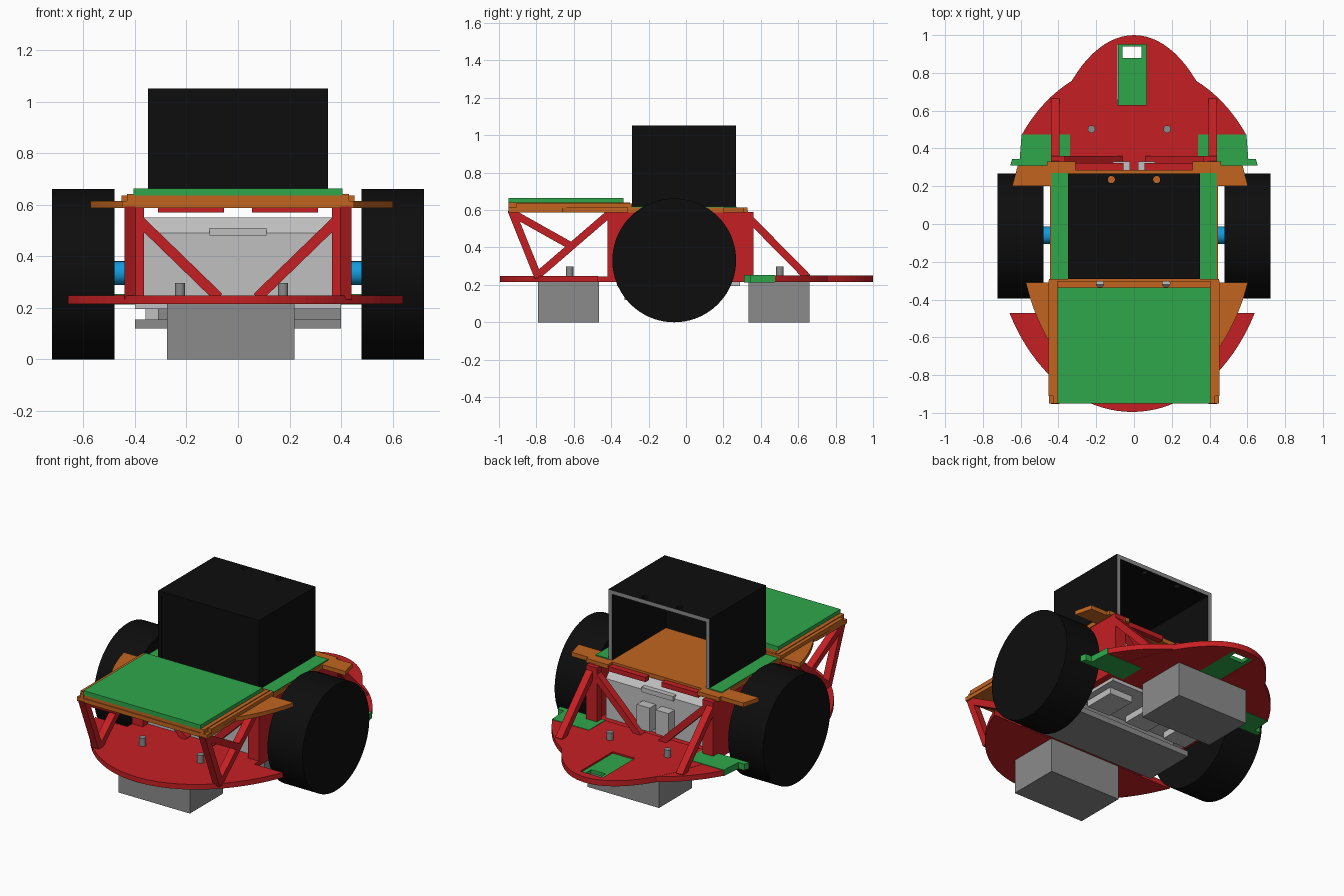
import bpy, bmesh, math
from mathutils import Vector

if "Cube" in bpy.data.objects:
    bpy.data.objects.remove(bpy.data.objects["Cube"])


def material(name, r, g, b):
    m = bpy.data.materials.new(name)
    m.diffuse_color = (r, g, b, 1)
    m.use_nodes = True
    m.node_tree.nodes["Principled BSDF"].inputs["Base Color"].default_value = m.diffuse_color
    return m


RED = material("red", 0.56, 0.014, 0.017)
GREEN = material("green", 0.027, 0.39, 0.068)
ORANGE = material("orange", 0.54, 0.13, 0.014)
BLACK = material("black", 0.004, 0.004, 0.004)
GRAY = material("gray", 0.26, 0.26, 0.26)
LIGHT = material("light gray", 0.53, 0.53, 0.53)
BLUE = material("blue", 0.006, 0.33, 0.72)


def prism(name, pts, lo, hi, axis, mat):
    """Extrude a 2D outline along an axis."""
    put = {"x": lambda a, b, h: (h, a, b),
           "y": lambda a, b, h: (a, h, b),
           "z": lambda a, b, h: (a, b, h)}[axis]
    bm = bmesh.new()
    low = [bm.verts.new(put(a, b, lo)) for a, b in pts]
    top = [bm.verts.new(put(a, b, hi)) for a, b in pts]
    bm.faces.new(low)
    bm.faces.new(top)
    n = len(pts)
    for i in range(n):
        j = (i + 1) % n
        bm.faces.new((low[i], low[j], top[j], top[i]))
    bmesh.ops.recalc_face_normals(bm, faces=bm.faces[:])
    me = bpy.data.meshes.new(name)
    bm.to_mesh(me)
    bm.free()
    ob = bpy.data.objects.new(name, me)
    bpy.context.collection.objects.link(ob)
    me.materials.append(mat)
    return ob


def box(name, x0, x1, y0, y1, z0, z1, mat):
    return prism(name, [(x0, y0), (x1, y0), (x1, y1), (x0, y1)], z0, z1, "z", mat)


def bar(name, p, q, width, lo, hi, axis, mat):
    """Flat strut between two points of a plane."""
    p, q = Vector(p), Vector(q)
    d = (q - p).normalized() * width / 2
    s = Vector((-d.y, d.x))
    return prism(name, [p + s, p - s, q - s, q + s], lo, hi, axis, mat)


def cylinder(name, axis, c, r, lo, hi, mat, n=24):
    pts = [(c[0] + r * math.cos(2 * math.pi * i / n),
            c[1] + r * math.sin(2 * math.pi * i / n)) for i in range(n)]
    ob = prism(name, pts, lo, hi, axis, mat)
    bpy.ops.object.select_all(action="DESELECT")
    ob.select_set(True)
    bpy.context.view_layer.objects.active = ob
    bpy.ops.object.shade_smooth_by_angle()
    return ob


def cut(ob, cutter):
    mod = ob.modifiers.new("cut", "BOOLEAN")
    mod.operation = "DIFFERENCE"
    mod.solver = "EXACT"
    mod.object = cutter
    bpy.context.view_layer.objects.active = ob
    bpy.ops.object.modifier_apply(modifier=mod.name)
    bpy.data.objects.remove(cutter)


def arc(a, b, y0, y1, n=16):
    """Right half of an ellipse between two y values."""
    ys = [y0 + (y1 - y0) * i / n for i in range(n + 1)]
    return [(a * math.sqrt(max(0, 1 - (y / b) ** 2)), y) for y in ys]


def ellipse_cap(a, b, y_open, sign, n=40):
    """Elliptical end closed by a straight edge at y_open."""
    t0 = math.asin(y_open / b)
    ts = [t0 + (math.pi - 2 * t0) * i / n for i in range(n + 1)]
    return [(a * math.cos(t), sign * b * math.sin(t)) for t in ts]


# Lower chassis plates
front_cap = [(x - 0.01, y) for x, y in ellipse_cap(0.737, 0.995, 0.47, -1)]
prism("front_base_plate", front_cap, 0.215, 0.247, "z", RED)
box("middle_base_plate", -0.44, 0.44, -0.48, 0.36, 0.216, 0.245, RED)
rear = prism("rear_base_plate", ellipse_cap(0.505, 1.0, 0.31, 1), 0.215, 0.25, "z", RED)
cut(rear, box("slot_cutter", -0.087, 0.067, 0.63, 0.95, 0.1, 0.4, RED))
for s, side in ((1, "right"), (-1, "left")):
    lobe = [(0.3 * s, 0.47)] + [(s * x, y) for x, y in arc(0.7125, 0.855, 0.475, 0.77)]
    prism(side + "_rear_lobe", lobe + [(0.3 * s, 0.77)], 0.216, 0.249, "z", RED)
    # Green rear side tabs
    prism(side + "_rear_tab", [(s * x, y) for x, y in (
        (0.34, 0.31), (0.655, 0.31), (0.645, 0.345), (0.605, 0.345),
        (0.595, 0.475), (0.34, 0.475))], 0.214, 0.253, "z", GREEN)
slot = box("rear_slot_panel", -0.086, 0.066, 0.631, 0.949, 0.217, 0.24, GREEN)
cut(slot, box("window_cutter", -0.06, 0.04, 0.88, 0.94, 0.1, 0.4, GREEN))

# Caster blocks with their mounting pegs
for y0, y1, name in ((-0.79, -0.465, "front"), (0.335, 0.66, "rear")):
    box(name + "_caster_block", -0.275, 0.22, y0, y1, 0, 0.215, GRAY)
    for x in (-0.225, 0.175):
        cylinder(name + "_peg", "z", (x, (y0 + y1) / 2 + 0.005), 0.02, 0.24, 0.297, GRAY)

# Wheels, axles, side walls and struts
for s, side in ((1, "right"), (-1, "left")):
    cylinder(side + "_wheel", "x", (-0.063, 0.331), 0.331, s * 0.48, s * 0.722, BLACK, 72)
    cylinder(side + "_axle", "x", (-0.06, 0.335), 0.046, s * 0.36, s * 0.49, BLUE)
    a, b = s * 0.395, s * 0.44
    prism(side + "_side_wall", [(-0.42, 0.24), (0.36, 0.24), (0.36, 0.535),
                                (0.3, 0.595), (-0.42, 0.595)], a, b, "x", RED)
    bar(side + "_front_leg", (-0.935, 0.6), (-0.79, 0.24), 0.04, a, b, "x", RED)
    bar(side + "_front_diagonal", (-0.8, 0.245), (-0.4, 0.59), 0.04, a, b, "x", RED)
    bar(side + "_front_tie", (-0.93, 0.585), (-0.6, 0.4), 0.04, a, b, "x", RED)
    bar(side + "_rear_diagonal", (0.31, 0.585), (0.65, 0.24), 0.04, a, b, "x", RED)
    for y, end in ((-0.42, "front"), (0.315, "rear")):
        bar(side + "_" + end + "_cross_brace", (s * 0.42, 0.575), (s * 0.075, 0.24),
            0.04, y, y + 0.045, "y", RED)
        box(side + "_" + end + "_post", s * 0.365, b, y, y + 0.045, 0.24, 0.59, RED)

# Gray drive housing between the walls
prism("housing", [(-0.37, 0.2), (0.27, 0.2), (0.27, 0.49), (0.22, 0.55),
                  (-0.32, 0.55), (-0.37, 0.49)], -0.365, 0.365, "x", LIGHT)
for y0, y1 in ((-0.385, -0.34), (0.24, 0.285)):
    box("housing_clip", -0.11, 0.11, y0, y1, 0.48, 0.51, LIGHT)
box("belly_plate", -0.4, 0.4, -0.37, 0.29, 0.195, 0.225, LIGHT)
box("belly_pack", -0.4, 0.4, -0.33, 0.0, 0.12, 0.155, GRAY)
box("belly_pack_top", -0.31, 0.4, -0.31, -0.02, 0.15, 0.2, GRAY)
for x in (-0.28, 0, 0.28):
    box("belly_rib", x - 0.08, x + 0.08, 0.02, 0.22, 0.155, 0.2, LIGHT)
for x in (-0.11, 0.02):
    box("rear_connector", x, x + 0.09, 0.26, 0.33, 0.27, 0.42, LIGHT)

# Orange upper deck with wings
wing = arc(0.64, 0.92, -0.66, -0.31)
right = [(0.45, -0.95)] + wing + [(0.445, -0.31), (0.445, 0.2), (0.603, 0.2),
                                  (0.575, 0.31), (0.46, 0.31), (0.46, 0.33),
                                  (0.31, 0.33), (0.31, 0.285)]
left = [(-x * (0.95 if -0.67 < y < -0.3 and x > 0.46 else 1.07 if x > 0.57 and y > 0 else 1), y)
        for x, y in reversed(right)]
deck = prism("upper_deck", right + left, 0.588, 0.614, "z", ORANGE)
for x in (-0.18, 0.17):
    cut(deck, cylinder("hole_cutter", "z", (x, -0.315), 0.02, 0.4, 0.8, ORANGE))
for x0, x1 in ((-0.31, -0.055), (0.055, 0.31)):
    box("rear_edge_strip", x0, x1, 0.285, 0.322, 0.57, 0.6, RED)

# Raised front tray and its green panel
tray = box("front_tray", -0.41, 0.41, -0.945, -0.335, 0.61, 0.636, ORANGE)
for s in (-1, 1):
    box("tray_rail", s * 0.405, s * 0.43, -0.95, -0.3, 0.61, 0.641, ORANGE)
    box("tray_outer_rail", s * 0.43, s * 0.452, -0.91, -0.3, 0.61, 0.636, ORANGE)
    box("deck_side_strip", s * 0.345, s * 0.437, -0.29, 0.27, 0.61, 0.62, GREEN)
box("tray_back_rail", -0.45, 0.45, -0.305, -0.29, 0.61, 0.636, ORANGE)
box("front_panel", -0.405, 0.405, -0.95, -0.335, 0.636, 0.664, GREEN)

# Black hood, open at the rear, with a gray rim
hood = prism("hood", [(-0.35, 0.612), (-0.35, 1.052), (0.35, 1.052), (0.35, 0.612),
                      (0.325, 0.612), (0.325, 1.027), (-0.325, 1.027), (-0.325, 0.612)],
             -0.29, 0.267, "y", BLACK)
for x in (-0.12, 0.12):
    cut(hood, cylinder("hole_cutter", "z", (x, 0.235), 0.019, 0.9, 1.2, BLACK))
hood.data.materials.append(GRAY)
for f in hood.data.polygons:
    if f.normal.y > 0.9 and f.center.y > 0.26:
        f.material_index = 1
box("hood_front", -0.33, 0.33, -0.289, -0.265, 0.612, 1.03, BLACK)
